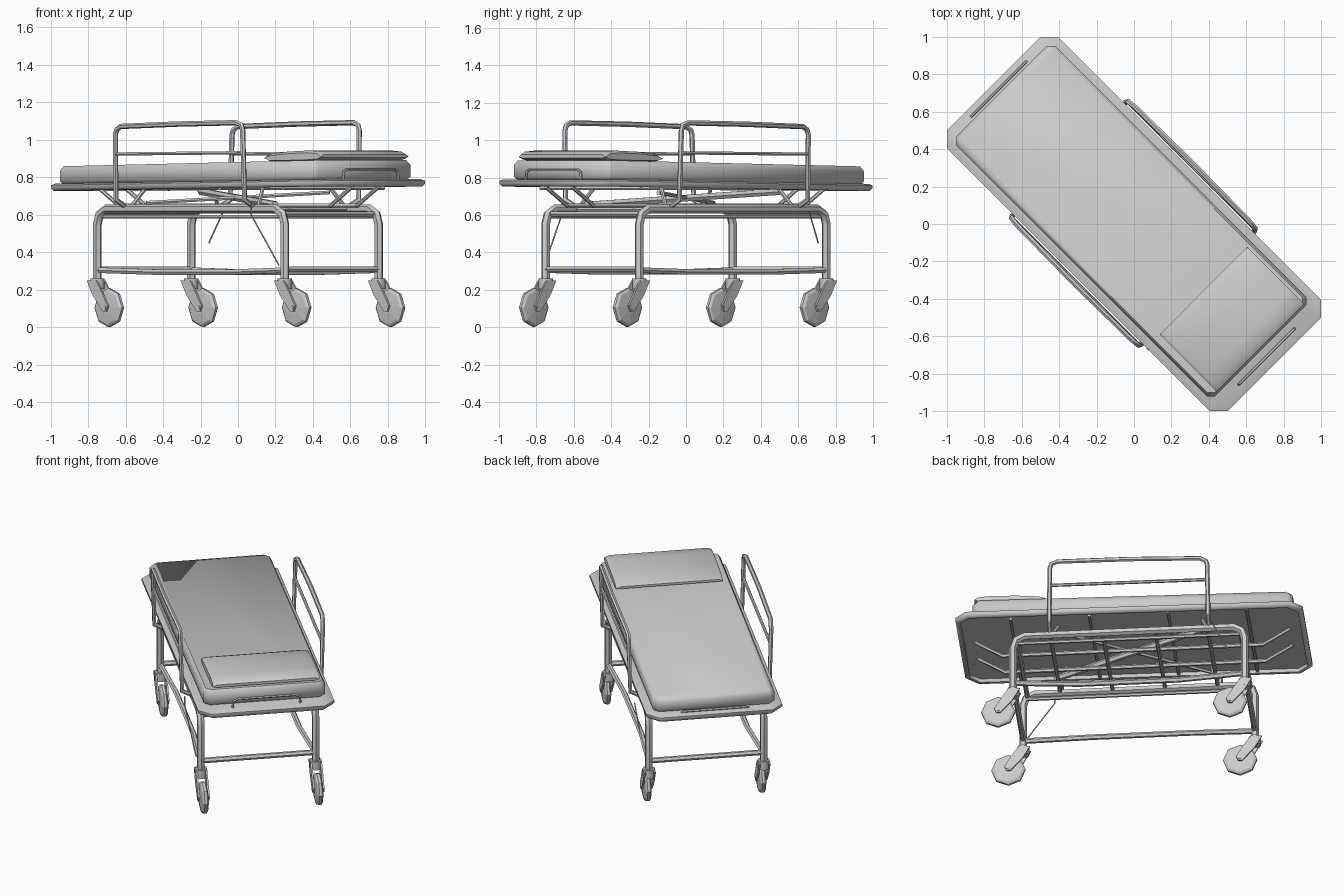
import bpy, bmesh, math
from mathutils import Matrix, Vector

if "Cube" in bpy.data.objects:
    bpy.data.objects.remove(bpy.data.objects["Cube"])

# The trolley is built along local x (head end at +x), then turned 45 degrees.
TURN = Matrix.Rotation(math.radians(-45), 4, 'Z')
grey = bpy.data.materials.new("plain_grey")
grey.diffuse_color = (0.6, 0.6, 0.6, 1)
grey.use_nodes = True
grey.node_tree.nodes["Principled BSDF"].inputs["Base Color"].default_value = grey.diffuse_color


def finish(name, mesh, smooth=True):
    mesh.transform(TURN)
    mesh.materials.clear()
    mesh.materials.append(grey)
    ob = bpy.data.objects.new(name, mesh)
    bpy.context.collection.objects.link(ob)
    if smooth:
        bpy.ops.object.select_all(action='DESELECT')
        ob.select_set(True)
        bpy.context.view_layer.objects.active = ob
        bpy.ops.object.shade_smooth_by_angle(angle=math.radians(50))
    return ob


def from_bm(name, bm, smooth=True):
    bmesh.ops.recalc_face_normals(bm, faces=bm.faces)
    mesh = bpy.data.meshes.new(name)
    bm.to_mesh(mesh)
    bm.free()
    return finish(name, mesh, smooth)


def tube(name, points, r, closed=False):
    """Six-sided tube along a path."""
    cu = bpy.data.curves.new(name, 'CURVE')
    cu.dimensions = '3D'
    cu.bevel_depth, cu.bevel_resolution, cu.use_fill_caps = r, 1, True
    sp = cu.splines.new('POLY')
    sp.points.add(len(points) - 1)
    for p, co in zip(sp.points, points):
        p.co = (*co, 1)
    sp.use_cyclic_u = closed
    tmp = bpy.data.objects.new(name + "_path", cu)
    bpy.context.collection.objects.link(tmp)
    bpy.context.view_layer.update()
    dg = bpy.context.evaluated_depsgraph_get()
    mesh = bpy.data.meshes.new_from_object(tmp.evaluated_get(dg))
    bpy.data.objects.remove(tmp)
    return finish(name, mesh)


def loft(name, rings, smooth=True):
    """Skin through rings of equal length, capped at both ends."""
    bm = bmesh.new()
    vs = [[bm.verts.new(p) for p in ring] for ring in rings]
    n = len(vs[0])
    for a, b in zip(vs, vs[1:]):
        for i in range(n):
            j = (i + 1) % n
            bm.faces.new((a[i], a[j], b[j], b[i]))
    bm.faces.new(vs[0][::-1])
    bm.faces.new(vs[-1])
    return from_bm(name, bm, smooth)


def outline(x0, x1, hw, c, zf):
    """Rectangle with cut corners; zf gives the height at x."""
    pts = [(x0 + c, -hw), (x1 - c, -hw), (x1, -hw + c), (x1, hw - c),
           (x1 - c, hw), (x0 + c, hw), (x0, hw - c), (x0, -hw + c)]
    return [(x, y, zf(x)) for x, y in pts]


def deck_z(off):
    return lambda x: 0.762 + 0.012 * x + off


# Tray deck with a rim and a recessed underside
loft("deck", [outline(-1.03, 1.03, .39, .06, deck_z(.002)),
              outline(-1.03, 1.03, .39, .06, deck_z(-.022)),
              outline(-1.05, 1.05, .41, .07, deck_z(-.022)),
              outline(-1.06, 1.06, .42, .07, deck_z(-.008)),
              outline(-1.06, 1.06, .42, .07, deck_z(.008)),
              outline(-1.045, 1.045, .405, .07, deck_z(.016))])


# Mattress, rising slightly towards the head
def top_z(off):
    return lambda x: 0.876 + 0.017 * x + off


loft("mattress", [outline(-.985, .935, .36, .025, deck_z(.012)),
                  outline(-1.0, .955, .375, .03, deck_z(.03)),
                  outline(-1.0, .955, .375, .03, top_z(-.025)),
                  outline(-.985, .94, .36, .03, top_z(0))])

# Pillow: thin at its inner edge, thicker at the head
sections = [(.515, .898, .912), (.55, .885, .926), (.68, .885, .938),
            (.84, .888, .944), (.92, .893, .938), (.945, .905, .922)]
loft("pillow", [[(x, -.32, lo + .006), (x, -.30, lo), (x, .31, lo), (x, .34, lo + .006),
                 (x, .34, hi - .012), (x, .31, hi), (x, -.30, hi), (x, -.32, hi - .012)]
                for x, lo, hi in sections])

# Push handles at both ends
for name, x, lift in (("head_handle", 1.0, .07), ("foot_handle", -1.02, .022)):
    z = deck_z(0)(x)
    tube(name, [(x, -.21, z), (x, -.205, z + lift * .8), (x, -.18, z + lift),
                (x, .18, z + lift), (x, .205, z + lift * .8), (x, .21, z)], .008)

HX, HY = .707, .354
for side, s in (("right", 1), ("left", -1)):
    y = s * HY
    # Leg hoop with bent corners
    tube(side + "_leg_hoop", [(-HX, y, .25), (-HX, y, .55), (-.69, y, .605), (-.64, y, .632),
                              (.64, y, .632), (.69, y, .605), (HX, y, .55), (HX, y, .25)], .024)
    tube(side + "_upper_bar", [(-.69, s * .34, .59), (.69, s * .34, .59)], .012)
    # Lower bar, bowed slightly inwards
    tube(side + "_lower_bar", [(-HX, y, .305), (-.3, s * .325, .295),
                               (.3, s * .325, .295), (HX, y, .305)], .017)
    # Side rail that folds in beneath the deck
    tube(side + "_rail", [(-.49, s * .37, .65), (-.49, s * .43, .68), (-.485, s * .44, 1.03),
                          (-.475, s * .44, 1.055), (-.44, s * .445, 1.072), (0, s * .45, 1.085),
                          (.43, s * .445, 1.092), (.465, s * .44, 1.08), (.475, s * .44, 1.05),
                          (.48, s * .43, .68), (.48, s * .37, .65)], .0145)
    tube(side + "_rail_middle_bar", [(-.49, s * .437, .925), (.48, s * .437, .932)], .01)
    # Subframe beam and the braces up to the deck
    tube(side + "_subframe_beam", [(-.8, s * .1, .648), (.8, s * .1, .648)], .014)
    for end, e in (("head", 1), ("foot", -1)):
        tube(f"{side}_{end}_deck_brace", [(e * .79, s * .1, .645), (e * .96, s * .1, .75)], .011)
        tube(f"{side}_{end}_deck_post", [(e * .48, s * .33, .64), (e * .44, s * .25, .75)], .011)

# Crossbars at the ends
for end, e in (("head", 1), ("foot", -1)):
    tube(end + "_lower_crossbar", [(e * HX, -HY, .31), (e * HX, HY, .31)], .017)
    tube(end + "_upper_crossbar", [(e * .68, -HY, .605), (e * .68, HY, .605)], .015)

# Ladder of crossbars and the lift strut under the deck
for i, x in enumerate((-.48, -.16, .16, .48)):
    tube(f"subframe_rung_{i}", [(x, -HY, .63), (x, HY, .63)], .012)
    tube(f"deck_rib_{i}", [(x * 1.5, -.38, .742), (x * 1.5, .38, .742)], .01)
tube("lift_strut", [(-.5, .22, .725), (.5, -.22, .655)], .02)
tube("lift_arm", [(-.45, -.24, .665), (.45, .24, .72)], .011)

# Thin release cables
tube("head_cable", [(.52, -.42, .66), (.52, -.42, .6), (.69, -.38, .33)], .004)
tube("foot_cable", [(-.52, .41, .62), (-.61, .39, .45)], .004)


# Casters, all trailing towards the head
def cylinder(bm, r, depth, n, matrix):
    bmesh.ops.create_cone(bm, cap_ends=True, segments=n, radius1=r, radius2=r,
                          depth=depth, matrix=matrix)


fork_profile = [(-.045, .25), (.025, .25), (.06, .2), (.112, .115), (.1, .085), (.075, .085), (.0, .17)]
for end, ex in (("head", HX), ("foot", -HX)):
    for side, ey in (("right", HY), ("left", -HY)):
        tag = f"{side}_{end}_"
        axle = Vector((ex + .09, ey, .105))
        # Wheel: eight-sided with domed faces
        rings = [[axle + Vector((r * math.sin(a), w, r * math.cos(a)))
                  for a in (k * math.pi / 4 for k in range(8))]
                 for r, w in ((.035, -.024), (.09, -.018), (.104, -.008),
                              (.104, .008), (.09, .018), (.035, .024))]
        loft(tag + "wheel", rings, False)
        # Swivel cup and axle
        bm = bmesh.new()
        cylinder(bm, .038, .055, 8, Matrix.Translation((ex, ey, .232)))
        cylinder(bm, .012, .075, 6, Matrix.Translation(axle) @ Matrix.Rotation(math.pi / 2, 4, 'X'))
        from_bm(tag + "swivel", bm)
        # Fork arms either side of the wheel
        for k, f in enumerate((-1, 1)):
            loft(f"{tag}fork_arm_{k}", [[(ex + u, ey + f * w, z) for u, z in fork_profile]
                                        for w in (.025, .036)], False)
